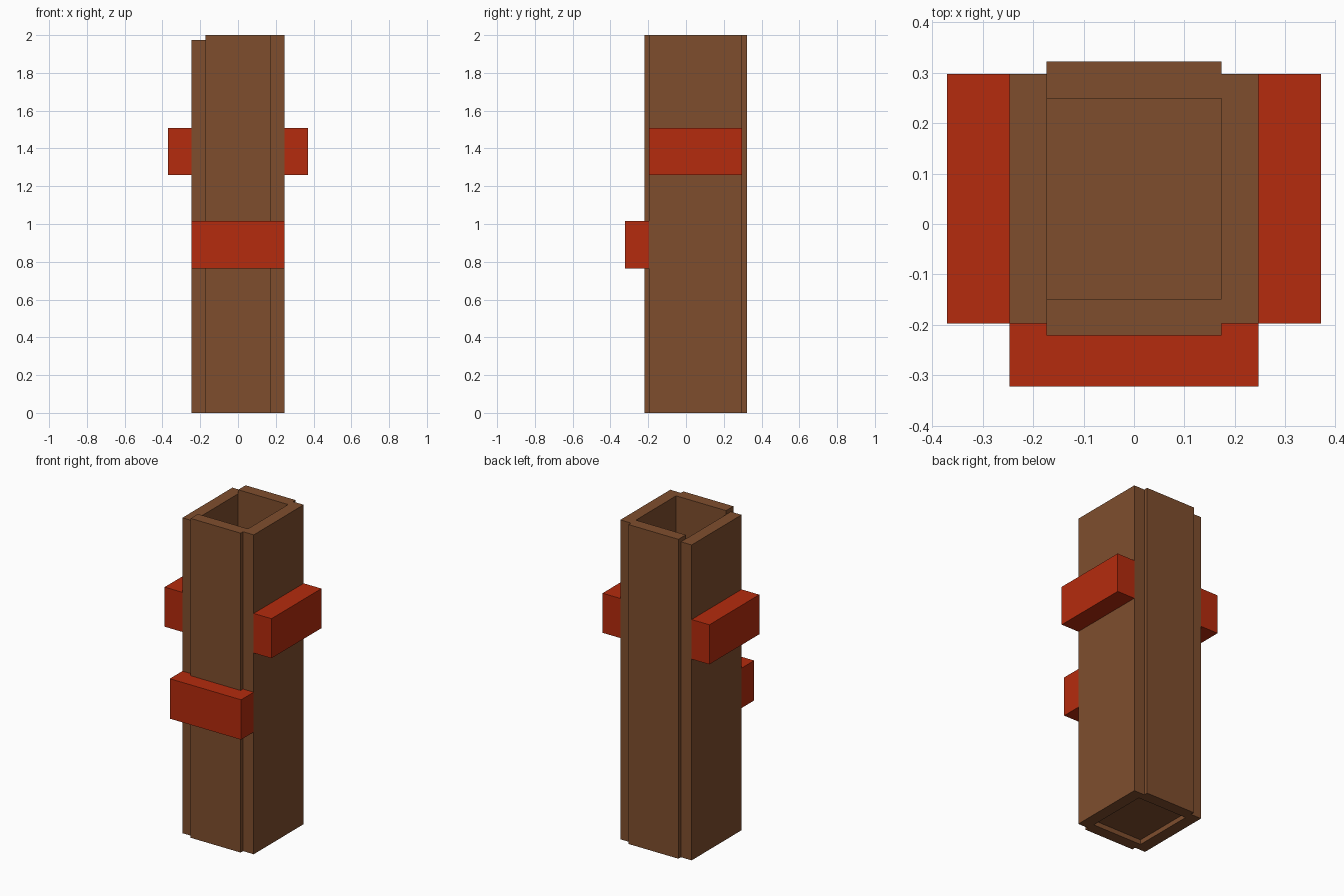
import bpy

if "Cube" in bpy.data.objects:
    bpy.data.objects.remove(bpy.data.objects["Cube"])


def material(name, rgb):
    m = bpy.data.materials.new(name)
    m.diffuse_color = (*rgb, 1.0)
    m.use_nodes = True
    m.node_tree.nodes["Principled BSDF"].inputs["Base Color"].default_value = m.diffuse_color
    return m


wood = material("brown wood", (0.212, 0.076, 0.027))
red = material("red paint", (0.462, 0.024, 0.004))


def box(name, x, y, z, mat):
    """Box spanning the (min, max) pairs given for each axis."""
    bpy.ops.mesh.primitive_cube_add(size=1)
    ob = bpy.context.object
    ob.name = ob.data.name = name
    for v in ob.data.vertices:
        v.co = [(a + b) / 2 + c * (b - a) for c, (a, b) in zip(v.co, (x, y, z))]
    ob.data.materials.append(mat)
    return ob


INNER, OUTER, GRIP = 0.173, 0.247, 0.37   # half widths
FRONT, BACK = -0.197, 0.297               # side plank ends

# Side planks and side blocks; the left plank is slightly shorter
for side, s, top in (("left", -1, 1.975), ("right", 1, 2.0)):
    box(side + "_plank", sorted((s * INNER, s * OUTER)), (FRONT, BACK), (0, top), wood)
    box(side + "_block", sorted((s * OUTER, s * GRIP)), (FRONT, BACK), (1.26, 1.508), red)

# Front and back planks stand a little proud of the side planks
box("front_plank", (-INNER, INNER), (-0.221, -0.149), (0, 2), wood)
box("back_plank", (-INNER, INNER), (0.249, 0.322), (0, 2), wood)

# Recessed floor inside the hollow post
box("floor_plank", (-INNER, INNER), (-0.149, 0.249), (0.03, 0.1), wood)

# Lower block across the front
box("front_block", (-OUTER, OUTER), (-0.322, FRONT), (0.765, 1.015), red)
